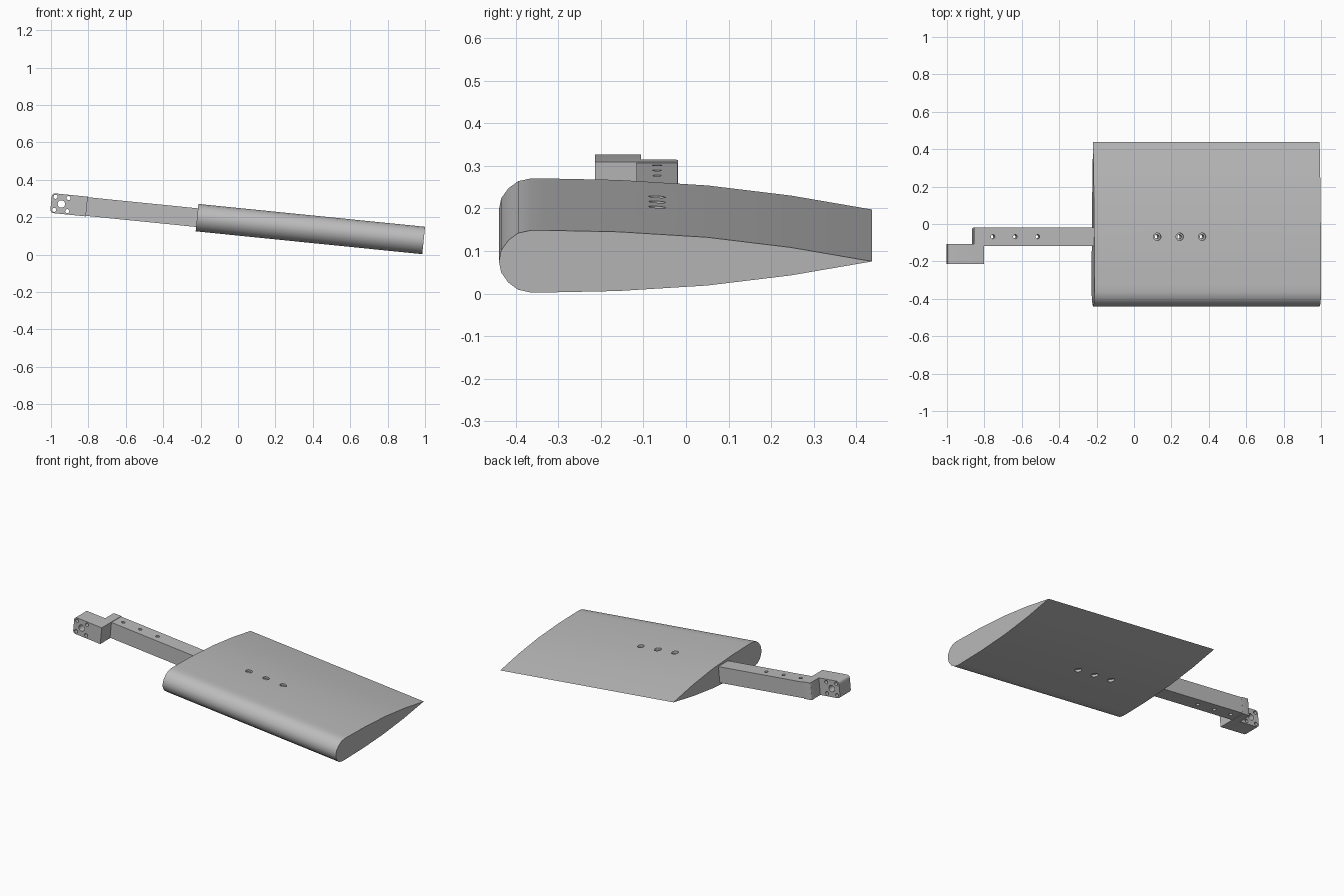
import bpy, bmesh, math
from mathutils import Matrix

cube = bpy.data.objects.get("Cube")
if cube:
    bpy.data.objects.remove(cube, do_unlink=True)

grey = bpy.data.materials.new("plain grey")
grey.use_nodes = True
colour = (0.5, 0.5, 0.5, 1)
grey.diffuse_color = colour
grey.node_tree.nodes["Principled BSDF"].inputs["Base Color"].default_value = colour

# Span axis tilted down towards +x, origin at the wing tip
TILT = Matrix.Translation((0.9925, 0, 0.0755)) @ Matrix.Rotation(math.atan(0.1007), 4, 'Y')
BAR_Y = -0.068


def finish(name, bm):
    bmesh.ops.recalc_face_normals(bm, faces=bm.faces)
    mesh = bpy.data.meshes.new(name)
    bm.to_mesh(mesh)
    bm.free()
    mesh.materials.append(grey)
    ob = bpy.data.objects.new(name, mesh)
    ob.matrix_world = TILT
    bpy.context.collection.objects.link(ob)
    return ob


def prism(points, vector):
    bm = bmesh.new()
    face = bm.faces.new([bm.verts.new(p) for p in points])
    new = bmesh.ops.extrude_face_region(bm, geom=[face])["geom"]
    bmesh.ops.translate(bm, vec=vector, verts=[v for v in new if isinstance(v, bmesh.types.BMVert)])
    return bm


def box(name, x0, x1, half_y, half_z):
    bm = bmesh.new()
    place = Matrix.Translation(((x0 + x1) / 2, BAR_Y, 0)) @ Matrix.Diagonal((x1 - x0, 2 * half_y, 2 * half_z, 1))
    bmesh.ops.create_cube(bm, size=1, matrix=place)
    return finish(name, bm)


def drills(name, holes, axis):
    """Round cutters at (position, radius), along 'Z' or 'Y'."""
    bm = bmesh.new()
    for pos, radius in holes:
        m = Matrix.Translation(pos)
        if axis == 'Y':
            m = m @ Matrix.Rotation(math.pi / 2, 4, 'X')
        bmesh.ops.create_cone(bm, cap_ends=True, segments=24, radius1=radius, radius2=radius, depth=0.4, matrix=m)
    return finish(name, bm)


def cut(ob, cutter):
    mod = ob.modifiers.new("cut", 'BOOLEAN')
    mod.operation = 'DIFFERENCE'
    mod.solver = 'EXACT'
    mod.object = cutter
    bpy.context.view_layer.objects.active = ob
    bpy.context.view_layer.update()
    bpy.ops.object.modifier_apply(modifier=mod.name)
    bpy.data.objects.remove(cutter, do_unlink=True)


def smooth(ob):
    bpy.ops.object.select_all(action='DESELECT')
    ob.select_set(True)
    bpy.context.view_layer.objects.active = ob
    bpy.ops.object.shade_smooth_by_angle(angle=math.radians(30))


# Wing: symmetric section swept along the span
upper = [(-0.435, 0.026), (-0.418, 0.05), (-0.395, 0.067), (-0.365, 0.0735), (-0.33, 0.0735),
         (-0.16, 0.07), (0.05, 0.057), (0.247, 0.033)]
section = [(-0.44, 0)] + upper + [(0.438, 0)] + [(y, -z) for y, z in reversed(upper)]
wing = finish("wing", prism([(-1.2176, y, z) for y, z in section], (1.2176, 0, 0)))

wing_holes = [-0.879, -0.7585, -0.638]
bar_holes = [-1.761, -1.641, -1.52]
cut(wing, box("slot_cutter", -1.3, -0.569, 0.0495, 0.051))
cut(wing, drills("wing_drill", [((x, BAR_Y, 0), 0.02) for x in wing_holes], 'Z'))

# Bar: runs from the bracket into the wing
bar = box("bar", -1.81, -0.57, 0.0485, 0.05)
cut(bar, drills("bar_drill", [((x, BAR_Y, 0), 0.011) for x in bar_holes + wing_holes], 'Z'))

# Bracket: offset block with a rounded outer end and a cap over the bar
outline = [(-2.002, -0.214), (-1.81, -0.214), (-1.81, -0.019), (-1.862, -0.019), (-1.862, -0.106), (-2.002, -0.106)]
bm = prism([(x, y, -0.053) for x, y in outline], (0, 0, 0.106))
end_edges = [e for e in bm.edges
             if all(v.co.x < -2 for v in e.verts) and abs(e.verts[0].co.y - e.verts[1].co.y) > 0.05]
bmesh.ops.bevel(bm, geom=end_edges, offset=0.018, segments=5, profile=0.5, affect='EDGES')
cap_edges = [e for e in bm.edges
             if all(v.co.y > -0.03 and v.co.x < -1.85 for v in e.verts)]
bmesh.ops.bevel(bm, geom=cap_edges, offset=0.008, segments=3, profile=0.5, affect='EDGES')
bracket = finish("bracket", bm)
centre = -1.9465
pattern = [((centre, -0.16, 0), 0.02)]
pattern += [((centre + sx * 0.035, -0.16, sz * 0.035), 0.011) for sx in (-1, 1) for sz in (-1, 1)]
cut(bracket, drills("bracket_drill", pattern, 'Y'))

for part in (wing, bar, bracket):
    smooth(part)
